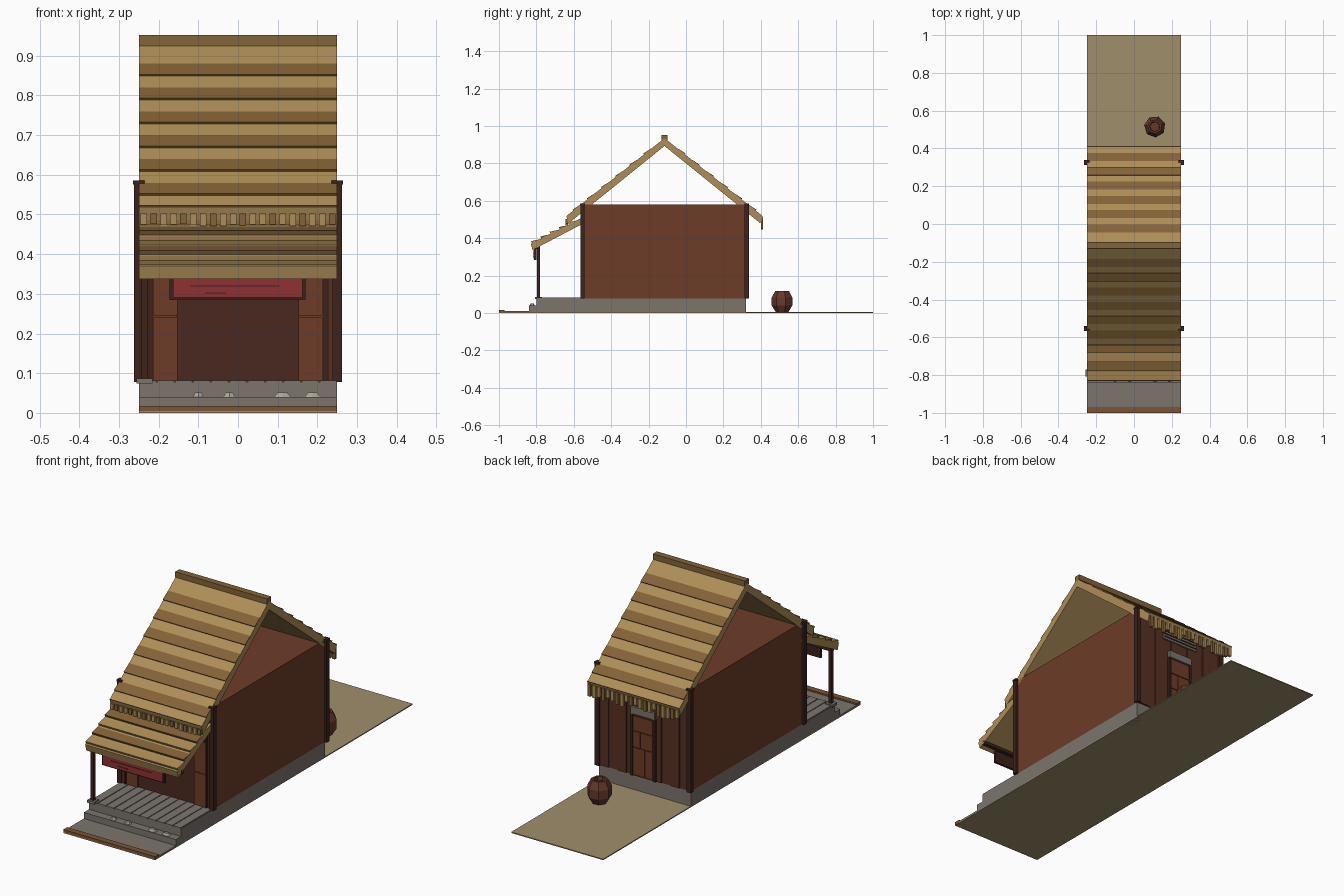
import bpy, bmesh, math, random

if "Cube" in bpy.data.objects:
    bpy.data.objects.remove(bpy.data.objects["Cube"])
random.seed(4)

def mat(name, r, g, b):
    m = bpy.data.materials.new(name)
    m.diffuse_color = (r, g, b, 1)
    m.use_nodes = True
    m.node_tree.nodes["Principled BSDF"].inputs["Base Color"].default_value = m.diffuse_color
    return m

STRAW = mat("straw", .42, .27, .095)
STRAW_DK = mat("dark_straw", .23, .125, .038)
WALL = mat("wall_wood", .155, .045, .021)
PLANK = mat("plank_wood", .095, .03, .016)
DARK = mat("dark_wood", .045, .016, .011)
SHUT = mat("door_wood", .068, .022, .014)
STONE = mat("stone", .2, .178, .152)
PALE = mat("pale_stone", .4, .38, .32)
EARTH = mat("earth", .35, .275, .145)
CURB = mat("curb_wood", .2, .09, .035)
RED = mat("red_paint", .28, .03, .032)
CLAY = mat("clay", .13, .04, .024)

def finish(name, bm, m):
    bmesh.ops.recalc_face_normals(bm, faces=bm.faces)
    me = bpy.data.meshes.new(name)
    bm.to_mesh(me)
    bm.free()
    me.materials.append(m)
    o = bpy.data.objects.new(name, me)
    bpy.context.collection.objects.link(o)
    return o

def prism(name, pts, m, x0=-.25, x1=.25):
    """Extrude a (y, z) profile from x0 to x1."""
    bm = bmesh.new()
    f = bm.faces.new([bm.verts.new((x0, y, z)) for y, z in pts])
    r = bmesh.ops.extrude_face_region(bm, geom=[f])
    vs = [v for v in r["geom"] if isinstance(v, bmesh.types.BMVert)]
    bmesh.ops.translate(bm, verts=vs, vec=(x1 - x0, 0, 0))
    return finish(name, bm, m)

def box(name, x0, x1, y0, y1, z0, z1, m):
    return prism(name, [(y0, z0), (y1, z0), (y1, z1), (y0, z1)], m, x0, x1)

def fringe(name, y, z_top, short, long, count=20):
    """Row of hanging straw tufts along an eave."""
    step = .5 / count
    for i in range(count):
        x = -.25 + step * (i + .5)
        d = random.uniform(short, long)
        box(f"{name}_{i}", x - step * .33, x + step * .33, y - .006, y + .006,
            z_top - d, z_top, STRAW_DK if i % 3 == 1 else STRAW)

# ground, paving, curb, foundation and step
box("ground", -.25, .25, -1, 1, 0, .005, EARTH)
box("paving", -.25, .25, -.97, -.83, .002, .01, STONE)
box("front_curb", -.25, .25, -1, -.97, 0, .017, CURB)
box("foundation", -.25, .25, -.80, .32, 0, .078, STONE)
box("front_step", -.25, .25, -.84, -.80, 0, .04, STONE)
for i in range(11):
    x = -.25 + i * .5 / 11
    box(f"porch_board_{i}", x + .002, x + .5 / 11 - .002, -.80, -.55, .076, .082, STONE)

# pale stones lying on the step
for i, (x, w) in enumerate([(-.10, .016), (-.022, .018), (.112, .025), (.188, .024)]):
    bm = bmesh.new()
    bmesh.ops.create_cone(bm, cap_ends=True, segments=6, radius1=1, radius2=.55, depth=1)
    bmesh.ops.scale(bm, verts=bm.verts, vec=(w, .014, .012))
    bmesh.ops.translate(bm, verts=bm.verts, vec=(x, -.822, .045))
    finish(f"step_pebble_{i}", bm, PALE)

# house body and corner posts
box("house_body", -.25, .25, -.55, .32, .078, .58, WALL)
for sx in (-1, 1):
    for y, end in ((-.554, "front"), (.325, "back")):
        side = "left" if sx < 0 else "right"
        c = sx * .25
        box(f"{end}_{side}_post", c - .012, c + .012, y - .011, y + .011, .078, .578, DARK)
        box(f"{end}_{side}_post_cap", c - .014, c + .014, y - .013, y + .013, .576, .585, DARK)

# front wall: dark doorway, side panels, trims
box("doorway", -.155, .152, -.556, -.549, .08, .40, SHUT)
for s in (-1, 1):
    a, b = sorted((s * .153, s * .213))
    box("front_side_panel_low", a, b, -.561, -.549, .08, .242, WALL)
    box("front_side_panel_high", a, b, -.561, -.549, .245, .44, WALL)
    a, b = sorted((s * .215, s * .225))
    box("front_trim", a, b, -.565, -.549, .08, .46, DARK)
    a, b = sorted((s * .228, s * .24))
    box("front_edge_board", a, b, -.56, -.549, .08, .46, PLANK)
box("front_lintel", -.213, .213, -.563, -.549, .40, .43, DARK)

# back wall: planks, door, lintel and vent
for i in range(10):
    x = -.24 + i * .048
    box(f"back_plank_{i}", x + .001, x + .047, .318, .324 + .004 * (i % 2), .08, .56, PLANK)
for s in (-1, 1):
    box("back_door_jamb", s * .062 - .006, s * .062 + .006, .318, .336, .08, .385, DARK)
box("back_door", -.056, .056, .318, .330, .08, .385, SHUT)
for x0, x1, z0, z1 in [(-.053, -.012, .09, .22), (-.008, .053, .09, .22),
                       (-.053, .012, .225, .30), (.016, .053, .225, .30), (-.053, .053, .305, .375)]:
    box("back_door_panel", x0, x1, .328, .334, z0, z1, WALL)
box("back_door_lintel", -.065, .065, .318, .338, .385, .42, STONE)
box("back_vent", -.10, .10, .318, .333, .475, .53, STONE)
for z in (.488, .503, .518):
    box("back_vent_slat", -.095, .095, .33, .336, z - .003, z + .003, DARK)

# main roof: two slopes with overlapping dark courses
RY, RZ, RUN, M = -.115, .935, .525, .794
for s, side in ((-1, "front"), (1, "back")):
    def P(d, lift=0, s=s):
        return (RY + s * (d + lift * .62), RZ - d * M + lift * .78)
    prism(f"{side}_roof_slope", [P(0), P(RUN), P(RUN + .012, -.038), (RY, RZ - .042)], STRAW)
    for i in range(7):
        d0 = .070 + i * .0757
        d1 = min(d0 + .039, RUN)
        prism(f"{side}_roof_course_{i}", [P(d0, .001), P(d1, .006), P(d1, -.004), P(d0, -.004)], STRAW_DK)
box("ridge_cap", -.25, .25, RY - .016, RY + .016, .925, .952, STRAW_DK)
fringe("front_fringe", -.637, .502, .026, .032)
fringe("back_fringe", .407, .51, .03, .065)

# porch roof with tilted courses
def Q(t, lift=0):
    return (-.55 - .28 * t - lift * .45, .512 - .142 * t + lift * .89)
prism("porch_roof", [Q(0), Q(1), Q(1.02, -.034), Q(0, -.03)], STRAW)
for i in range(5):
    t0 = .12 + i * .176
    prism(f"porch_course_{i}", [Q(t0), Q(t0 + .15, .012), Q(t0 + .15, -.002), Q(t0, -.002)],
          STRAW_DK if i % 2 else STRAW)
box("porch_beam", -.245, .25, -.80, -.78, .343, .365, DARK)

# single porch post on the left
box("porch_post", -.243, -.227, -.797, -.781, .08, .36, DARK)
box("porch_post_base", -.256, -.216, -.807, -.771, .074, .087, STONE)

# hanging red board with dark frame
box("board_back", -.172, .17, -.812, -.80, .284, .345, DARK)
box("board_face", -.164, .162, -.816, -.81, .291, .338, RED)
box("board_groove_long", -.12, .105, -.8175, -.815, .318, .321, DARK)
box("board_groove_short", -.083, -.03, -.8175, -.815, .301, .304, DARK)
for x in (-.14, .14):
    box("board_hanger", x - .005, x + .005, -.81, -.80, .335, .36, DARK)

# seven-sided clay jar with sunken mouth
rings = [(.034, .004), (.057, .04), (.057, .082), (.038, .118), (.028, .118), (.026, .10)]
bm = bmesh.new()
N = 7
loops = [[bm.verts.new((.11 + r * math.cos(a), .515 + r * math.sin(a), z))
          for a in (2 * math.pi * k / N + .3 for k in range(N))] for r, z in rings]
for a, b in zip(loops, loops[1:]):
    for k in range(N):
        bm.faces.new((a[k], a[(k + 1) % N], b[(k + 1) % N], b[k]))
bm.faces.new(loops[0][::-1])
bm.faces.new(loops[-1])
finish("clay_jar", bm, CLAY)
